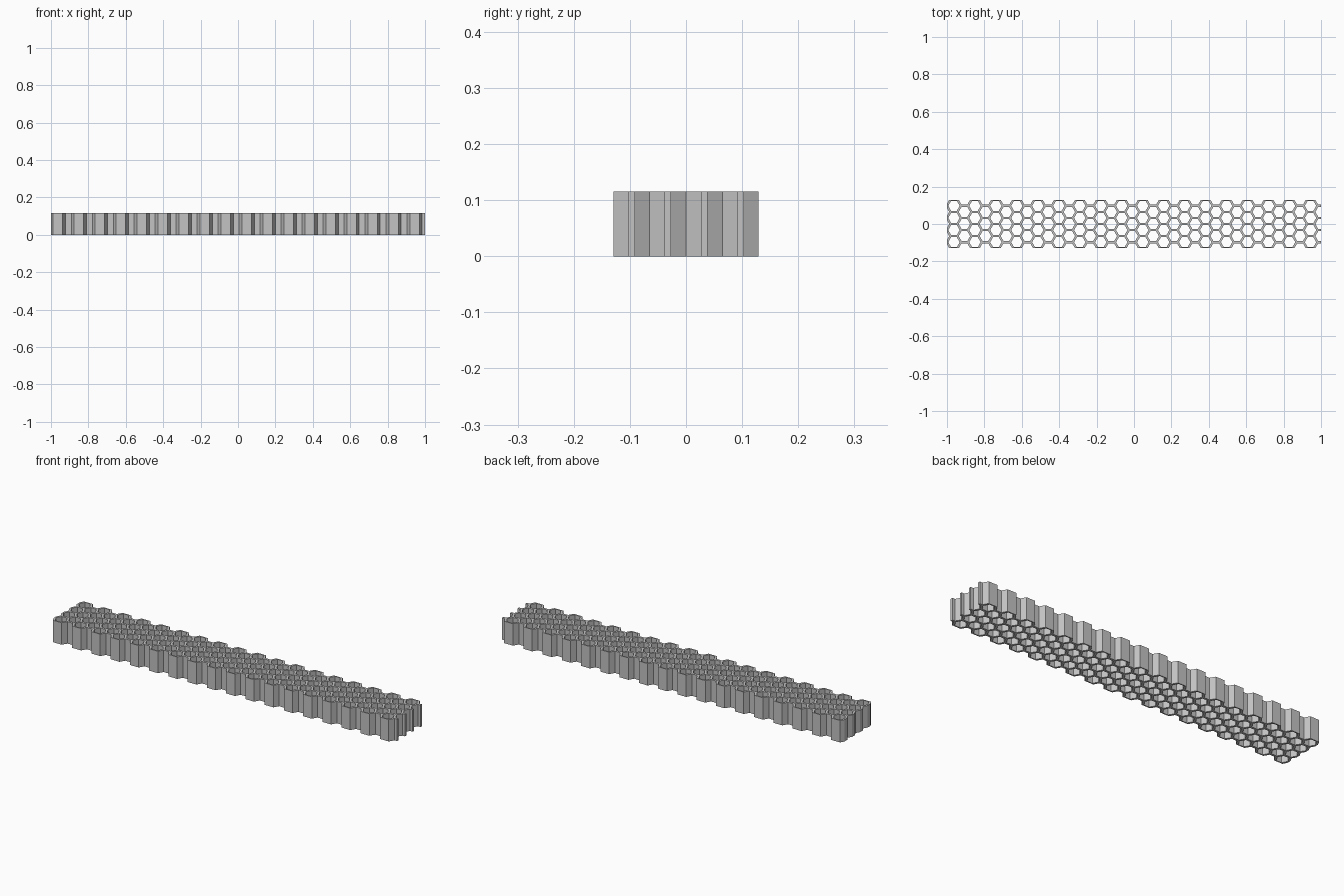
import bpy, bmesh, math
from mathutils import Vector

cube = bpy.data.objects.get("Cube")
if cube:
    bpy.data.objects.remove(cube, do_unlink=True)

COLUMNS, ROWS = 18, 4
LENGTH, HEIGHT, WALL = 2.0, 0.1155, 0.0118
CELL = LENGTH / (3 * COLUMNS - 0.5)      # cell radius on wall centre lines
SIN = math.sqrt(3) / 2
ROW = 2 * SIN * CELL
inner = CELL - WALL / math.sqrt(3)
outer = CELL + WALL / math.sqrt(3)

# Quarter of one cell: flat wall, slanted wall, connecting wall
side = (inner, 0)
corner = (inner / 2, inner * SIN)
shoulder = (outer - CELL / 2, CELL * SIN)
joint = (outer - WALL / (2 * math.sqrt(3)), WALL / 2)
quarter = [
    [(0, inner * SIN), corner, shoulder, (0, CELL * SIN)],
    [corner, side, joint, shoulder],
    [side, (1.5 * CELL, 0), (1.5 * CELL, WALL / 2), joint],
]


def add_cell(bm, cx, cy):
    """Mirror the quarter about both axes around a cell centre."""
    for sx in (1, -1):
        for sy in (1, -1):
            for shape in quarter:
                points = shape if sx * sy > 0 else shape[::-1]
                bm.faces.new([bm.verts.new((cx + sx * x, cy + sy * y, 0))
                              for x, y in points])


# Honeycomb plan
bm = bmesh.new()
for i in range(COLUMNS):
    for j in range(ROWS):
        add_cell(bm, -LENGTH / 2 + CELL + 3 * CELL * i, (j - (ROWS - 1) / 2) * ROW)
bmesh.ops.remove_doubles(bm, verts=bm.verts[:], dist=0.0001)

# Trim the left end straight
bmesh.ops.bisect_plane(bm, geom=bm.verts[:] + bm.edges[:] + bm.faces[:], dist=0.00001,
                       plane_co=Vector((-LENGTH / 2, 0, 0)),
                       plane_no=Vector((-1, 0, 0)), clear_outer=True)
for face in bm.faces:
    face.normal_update()
    if face.normal.z < 0:
        face.normal_flip()
mesh = bpy.data.meshes.new("honeycomb_panel")
bm.to_mesh(mesh)
bm.free()

panel = bpy.data.objects.new("honeycomb_panel", mesh)
bpy.context.collection.objects.link(panel)

# Wall height
solid = panel.modifiers.new("wall_height", 'SOLIDIFY')
solid.thickness = HEIGHT
solid.offset = 1

# Plain grey
colour = (0.55, 0.55, 0.55, 1)
grey = bpy.data.materials.new("light_grey")
grey.use_nodes = True
grey.diffuse_color = colour
grey.node_tree.nodes["Principled BSDF"].inputs["Base Color"].default_value = colour
mesh.materials.append(grey)
